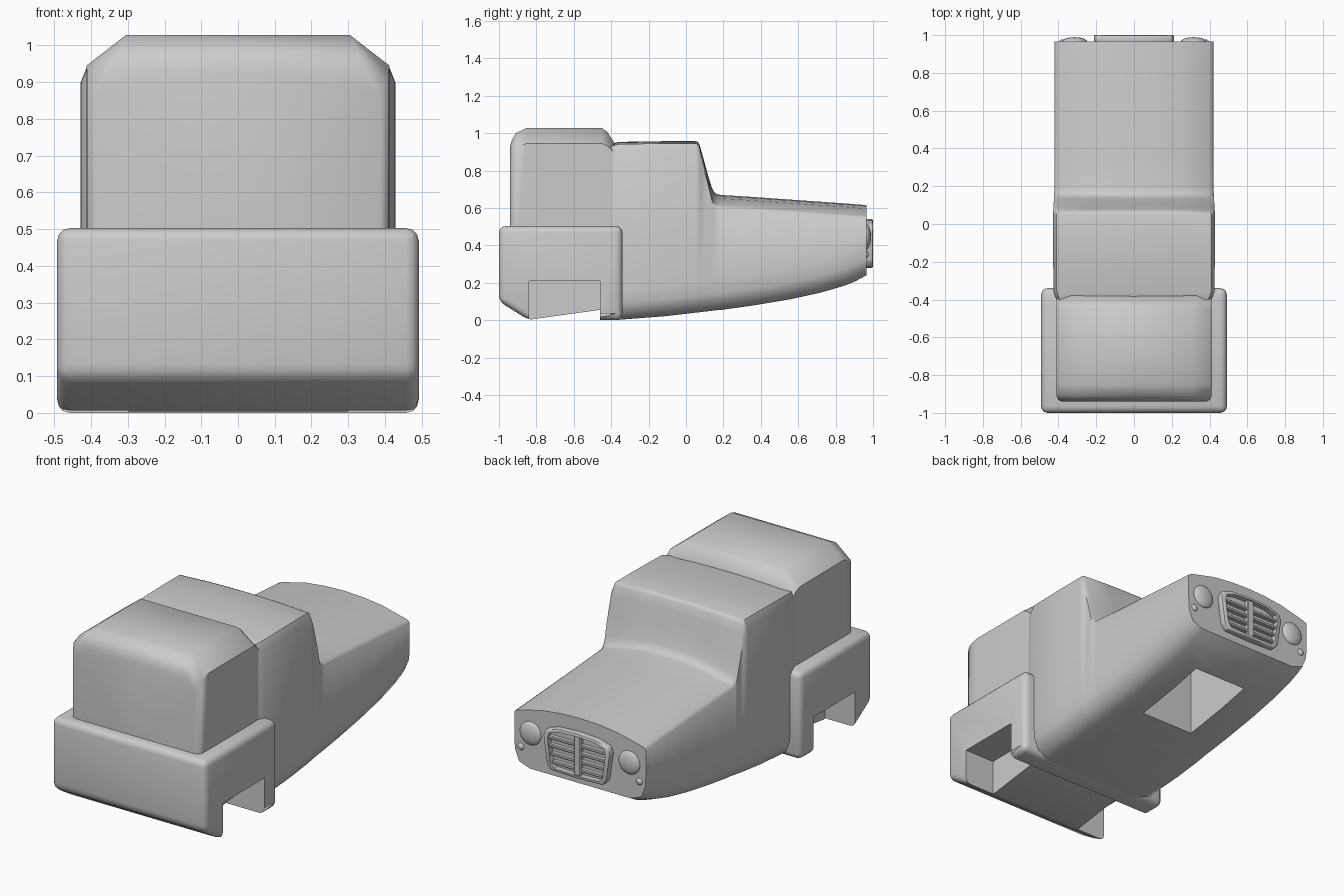
import bpy, bmesh, math

if "Cube" in bpy.data.objects:
    bpy.data.objects.remove(bpy.data.objects["Cube"])

# ---------- helpers ----------
def activate(ob):
    bpy.ops.object.select_all(action='DESELECT')
    ob.select_set(True)
    bpy.context.view_layer.objects.active = ob

def make(name, verts, faces):
    me = bpy.data.meshes.new(name)
    me.from_pydata(verts, [], faces)
    bm = bmesh.new()
    bm.from_mesh(me)
    bmesh.ops.recalc_face_normals(bm, faces=bm.faces)
    bm.to_mesh(me)
    bm.free()
    ob = bpy.data.objects.new(name, me)
    bpy.context.collection.objects.link(ob)
    return ob

def loft(name, rings):
    """Skin closed rings of equal length and cap both ends."""
    n = len(rings[0])
    verts = [p for r in rings for p in r]
    faces = [(k*n+i, k*n+(i+1) % n, (k+1)*n+(i+1) % n, (k+1)*n+i)
             for k in range(len(rings)-1) for i in range(n)]
    last = (len(rings)-1)*n
    faces += [tuple(range(n)), tuple(range(last, last+n))]
    return make(name, verts, faces)

def side_prism(name, x0, x1, profile):
    """Extrude a (y, z) profile across the width."""
    return loft(name, [[(x, y, z) for y, z in profile] for x in (x0, x1)])

def box(name, x0, x1, y0, y1, z0, z1):
    return side_prism(name, x0, x1, [(y0, z0), (y1, z0), (y1, z1), (y0, z1)])

def mirrored(half, y):
    """Full ring from half a section running bottom to top."""
    left = [(-x, z) for x, z in reversed(half) if x > 0]
    return [(x, y, z) for x, z in half + left]

def apply_mod(ob, kind, **props):
    activate(ob)
    m = ob.modifiers.new(kind, kind)
    for k, v in props.items():
        setattr(m, k, v)
    bpy.ops.object.modifier_apply(modifier=m.name)

def bevel(ob, width, segments=3):
    apply_mod(ob, 'BEVEL', width=width, segments=segments, limit_method='ANGLE',
              angle_limit=math.radians(25))

def cut(ob, cutter):
    apply_mod(ob, 'BOOLEAN', object=cutter, operation='DIFFERENCE')
    bpy.data.objects.remove(cutter)

def smooth(ob, deg=40):
    activate(ob)
    bpy.ops.object.shade_smooth_by_angle(angle=math.radians(deg))

# ---------- wide lower rear body with wheel wells ----------
rear = side_prism("rear_lower_body", -.492, .492,
                  [(-1, .1), (-1, .503), (-.34, .503), (-.34, 0), (-.84, 0)])
bevel(rear, .035)
# sloping floor between the wheels, then a well on each side
cut(rear, side_prism("floor_cutter", -.7, .7, [(-.84, -.1), (-.46, -.1), (-.46, .055), (-.84, .002)]))
for s in (-1, 1):
    a, b = sorted((s*.3, s*.7))
    cut(rear, box("well_cutter", a, b, -.84, -.46, -.2, .21))
smooth(rear)

# ---------- rounded upper rear compartment ----------
# y, side width, shoulder height, roof half width, roof height
stations = [(-.94, .385, .87, .34, .93), (-.93, .402, .90, .33, .965), (-.91, .411, .925, .32, 1.0),
            (-.85, .412, .945, .305, 1.028), (-.45, .412, .945, .305, 1.028),
            (-.42, .41, .93, .31, 1.005), (-.375, .41, .89, .33, .935)]
upper = loft("rear_upper_body", [mirrored([(0, .42), (w, .42), (w, zs), (wt, zt), (0, zt)], y)
                                 for y, w, zs, wt, zt in stations])
smooth(upper, 50)

# ---------- cab, windscreen and bonnet in one hull ----------
# y, half width, belly height, side top, roof centre, crown drop at edge
hull = [(-.40, .411, .002, .89, .942, .012), (-.36, .427, .002, .90, .953, .012),
        (-.1, .428, .022, .90, .957, .012), (.05, .428, .04, .90, .957, .012),
        (.063, .428, .041, .895, .953, .013), (.072, .427, .042, .88, .94, .015),
        (.085, .426, .044, .84, .895, .02), (.115, .425, .047, .735, .785, .03),
        (.138, .423, .05, .64, .708, .045), (.15, .423, .051, .61, .685, .053),
        (.165, .422, .053, .599, .674, .058), (.19, .422, .055, .596, .669, .058),
        (.35, .421, .077, .585, .659, .058), (.55, .42, .11, .572, .645, .058),
        (.72, .42, .147, .561, .633, .058), (.85, .42, .185, .552, .624, .058),
        (.91, .42, .21, .548, .619, .058), (.965, .42, .24, .545, .615, .058)]
rings = []
for y, w, zb, zs, zt, drop in hull:
    rings.append(mirrored([(0, zb), (.32, zb), (w-.03, zb+.025), (w-.004, zb+.09), (w, zb+.16),
                           (w, zs), (w-.018, zt-drop), (.24, zt-drop*.32), (.12, zt-drop*.08),
                           (0, zt)], y))
body = loft("cab_and_bonnet", rings)
cut(body, box("front_well_cutter", -.17, .17, .28, .73, -.2, .46))
smooth(body, 58)

# ---------- grille ----------
half = [(0, .28), (.165, .285), (.19, .315), (.213, .475), (.2, .51), (.13, .533), (0, .54)]
def grille_prism(name, k, y0, y1):
    return loft(name, [mirrored([(x*k, .41+(z-.41)*k) for x, z in half], y) for y in (y0, y1)])
frame = grille_prism("grille_frame", 1, .955, 1.0)
bevel(frame, .008, 2)
cut(frame, grille_prism("grille_cutter", .87, .968, 1.1))
smooth(frame)
for i in range(4):
    z = .33 + i*.046
    w = .15 + i*.01
    for s in (-1, 1):
        a, b = sorted((s*.02, s*(w+.012)))
        bar = box("grille_bar", a, b, .96, .992, z-.009, z+.009)
        bevel(bar, .004, 1)
post = box("grille_post", -.022, .022, .96, .994, .295, .525)
bevel(post, .005, 1)

# ---------- headlights and indicators ----------
def lamp(name, x, z, r, depth):
    bpy.ops.mesh.primitive_uv_sphere_add(segments=24, ring_count=12, radius=1, location=(x, .963, z),
                                         rotation=(math.pi/2, 0, 0))
    ob = bpy.context.object
    ob.name = name
    ob.scale = (r, r, depth)
    smooth(ob)
for s in (-1, 1):
    lamp("headlight", s*.315, .445, .068, .026)
    lamp("indicator", s*.378, .352, .02, .014)
